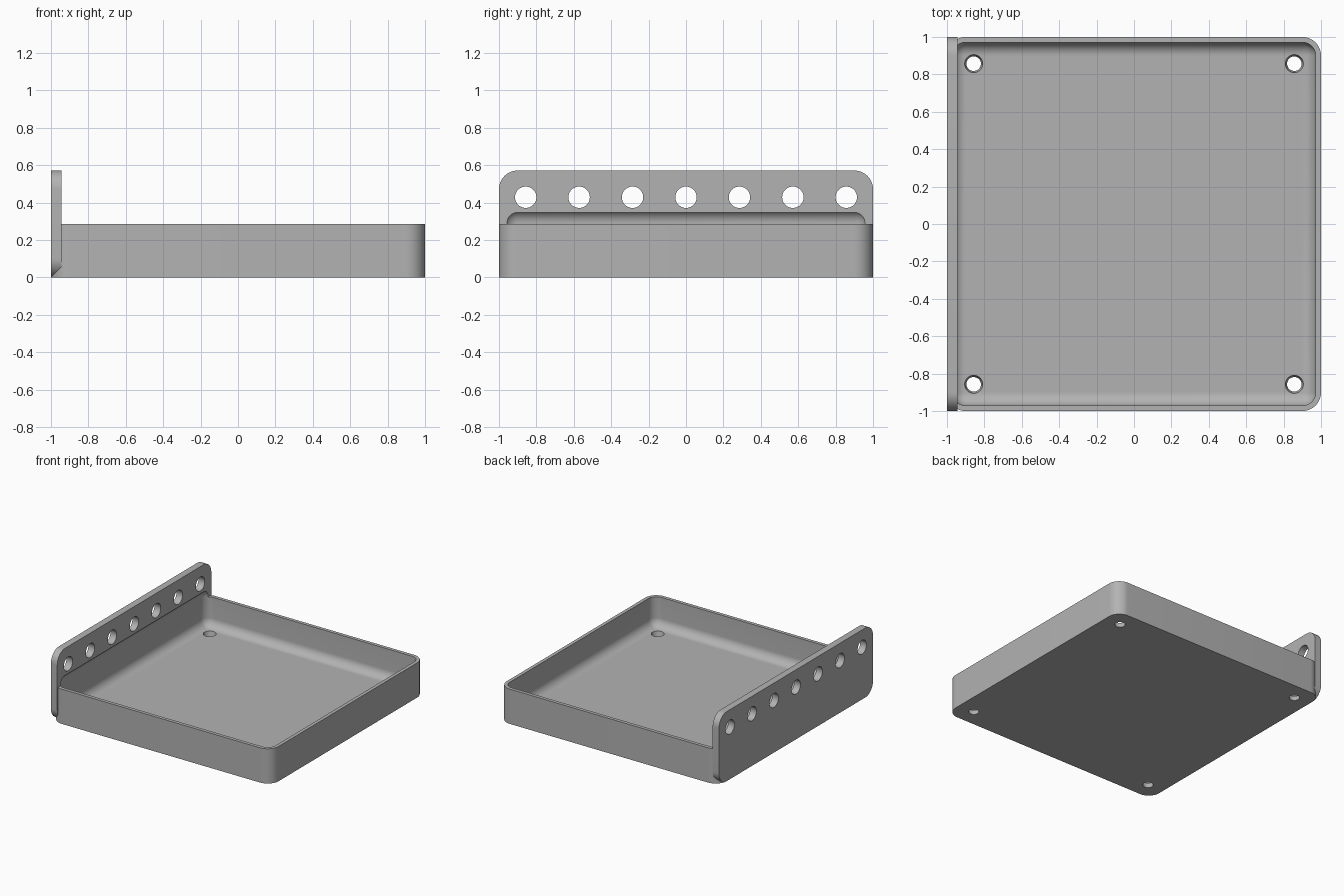
import bpy, bmesh, math
from mathutils import Matrix, Vector

cube = bpy.data.objects.get("Cube")
if cube:
    bpy.data.objects.remove(cube, do_unlink=True)

U = 2 / 70                      # design unit
HALF, TRAY_H, PLATE_H, PLATE_T = 1.0, 10 * U, 20 * U, 2 * U
WALL, FLOOR, OUTER_R = U, 1.5 * U, 3.5 * U
INNER_R = OUTER_R - WALL

grey = bpy.data.materials.new("plain grey")
grey.use_nodes = True
COLOUR = (0.45, 0.45, 0.45, 1)
grey.diffuse_color = COLOUR
grey.node_tree.nodes["Principled BSDF"].inputs["Base Color"].default_value = COLOUR


def make_object(name, bm):
    mesh = bpy.data.meshes.new(name)
    bm.to_mesh(mesh)
    bm.free()
    mesh.materials.append(grey)
    obj = bpy.data.objects.new(name, mesh)
    bpy.context.collection.objects.link(obj)
    return obj


def rounded_box(name, low, high, radius, axis=None):
    """Box with edges along one axis rounded, or every edge if axis is None."""
    low, high = Vector(low), Vector(high)
    bm = bmesh.new()
    bmesh.ops.create_cube(bm, size=1)
    for v in bm.verts:
        v.co = (low + high) / 2 + v.co * (high - low)
    edges = [e for e in bm.edges if axis is None or
             abs((e.verts[0].co - e.verts[1].co)[axis]) > 1e-4]
    bmesh.ops.bevel(bm, geom=edges, offset=radius, segments=12,
                    profile=0.5, affect='EDGES')
    return make_object(name, bm)


def round_cutter(name, centre, r_low, r_high, depth, axis='Z'):
    bm = bmesh.new()
    turn = Matrix.Rotation(math.pi / 2, 4, 'Y') if axis == 'X' else Matrix()
    bmesh.ops.create_cone(bm, cap_ends=True, segments=48, radius1=r_low,
                          radius2=r_high, depth=depth,
                          matrix=Matrix.Translation(centre) @ turn)
    return make_object(name, bm)


# Tray block with rounded upright corners
tray = rounded_box("tray_with_hole_plate", (-HALF, -HALF, 0),
                   (HALF, HALF, TRAY_H), OUTER_R, axis=2)

# Upright plate along one side, rounded at its four corners
plate = rounded_box("upright_plate", (-HALF, -HALF, 0),
                    (-HALF + PLATE_T, HALF, PLATE_H), OUTER_R, axis=0)

# Hollow with every edge filleted; it also bites a groove into the plate
inner = HALF - WALL
cutters = [rounded_box("hollow_cutter", (-inner, -inner, FLOOR),
                       (inner, inner, 0.362), INNER_R)]

# Row of seven holes through the plate
for i in range(-3, 4):
    cutters.append(round_cutter("plate_hole_cutter",
                                (-HALF + PLATE_T / 2, i * 10 * U, 15 * U),
                                2 * U, 2 * U, 4 * PLATE_T, 'X'))

# Four tapered screw holes in the floor, just wider at the top
for sx in (-1, 1):
    for sy in (-1, 1):
        cutters.append(round_cutter("floor_hole_cutter",
                                    (sx * 30 * U, sy * 30 * U, FLOOR / 2),
                                    0.034, 0.053, 2 * FLOOR))

# Fuse, cut and bake the result into one clean solid
for helper in [plate] + cutters:
    mod = tray.modifiers.new(helper.name, 'BOOLEAN')
    mod.operation = 'UNION' if helper is plate else 'DIFFERENCE'
    mod.solver = 'EXACT'
    mod.object = helper
    helper.hide_render = True
bpy.context.view_layer.update()
solid = bpy.data.meshes.new_from_object(
    tray.evaluated_get(bpy.context.evaluated_depsgraph_get()))
tray.modifiers.clear()
tray.data = solid
solid.materials.clear()
solid.materials.append(grey)
for face in solid.polygons:
    face.material_index = 0
for helper in [plate] + cutters:
    bpy.data.objects.remove(helper, do_unlink=True)

bpy.ops.object.select_all(action='DESELECT')
tray.select_set(True)
bpy.context.view_layer.objects.active = tray
bpy.ops.object.shade_smooth_by_angle(angle=math.radians(30))
